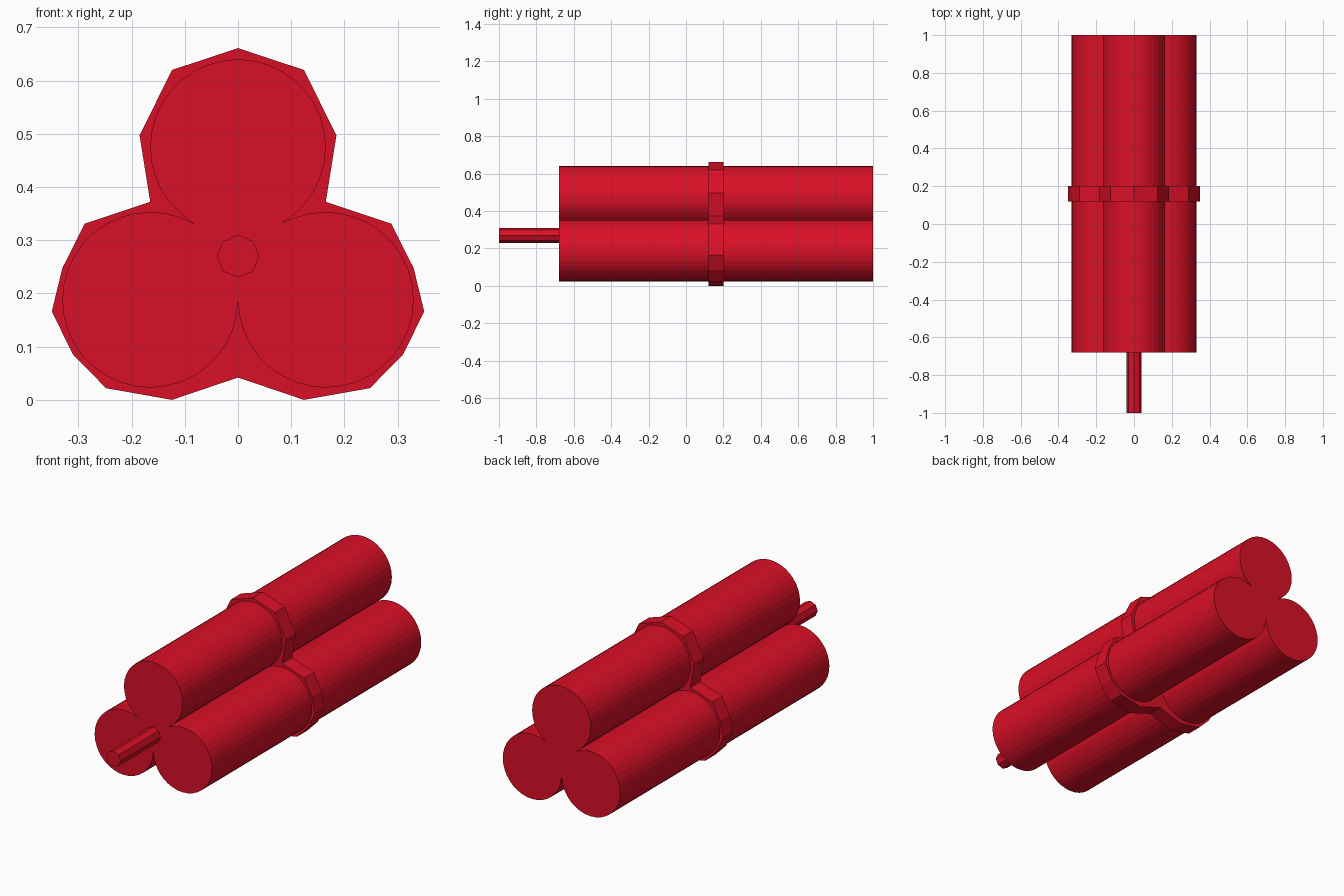
import bpy, bmesh
from math import cos, sin, radians

cube = bpy.data.objects.get("Cube")
if cube:
    bpy.data.objects.remove(cube, do_unlink=True)

red = bpy.data.materials.new("red")
red.use_nodes = True
color = (0.70, 0.005, 0.02, 1)
red.diffuse_color = color
red.node_tree.nodes["Principled BSDF"].inputs["Base Color"].default_value = color


def extrude_profile(name, points, y0, y1):
    """Solid prism from an (x, z) outline, running from y0 to y1."""
    bm = bmesh.new()
    face = bm.faces.new([bm.verts.new((x, y0, z)) for x, z in points])
    moved = bmesh.ops.extrude_face_region(bm, geom=[face], use_keep_orig=True)["geom"]
    verts = [g for g in moved if isinstance(g, bmesh.types.BMVert)]
    bmesh.ops.translate(bm, verts=verts, vec=(0, y1 - y0, 0))
    bmesh.ops.recalc_face_normals(bm, faces=bm.faces)
    mesh = bpy.data.meshes.new(name)
    bm.to_mesh(mesh)
    bm.free()
    mesh.materials.append(red)
    obj = bpy.data.objects.new(name, mesh)
    bpy.context.collection.objects.link(obj)
    return obj


def arc(cx, cz, r, start, sweep, steps):
    """Points along an arc, leaving out its end point."""
    angles = [radians(start + sweep * i / steps) for i in range(steps)]
    return [(cx + r * cos(a), cz + r * sin(a)) for a in angles]


# Three touching tubes, joined in one trefoil outline
R = 0.165
centres = [(0, 0.475, -60), (-R, 0.188, 60), (R, 0.188, 180)]
trefoil = []
for cx, cz, start in centres:
    trefoil += arc(cx, cz, R, start, 300, 30)
extrude_profile("stick_bundle", trefoil, -0.68, 1.0)

# Faceted strap around the bundle
half = [(0.124, 0.62), (0.185, 0.497), (0.165, 0.372), (0.288, 0.331),
        (0.33, 0.248), (0.35, 0.166), (0.31, 0.085), (0.248, 0.022), (0.124, 0.0)]
mirrored = [(-x, z) for x, z in reversed(half)]
extrude_profile("strap", [(0, 0.661)] + half + [(0, 0.042)] + mirrored, 0.12, 0.20)

# Octagonal fuse
extrude_profile("fuse", arc(0, 0.27, 0.04, 0, 360, 8), -1.0, -0.68)
